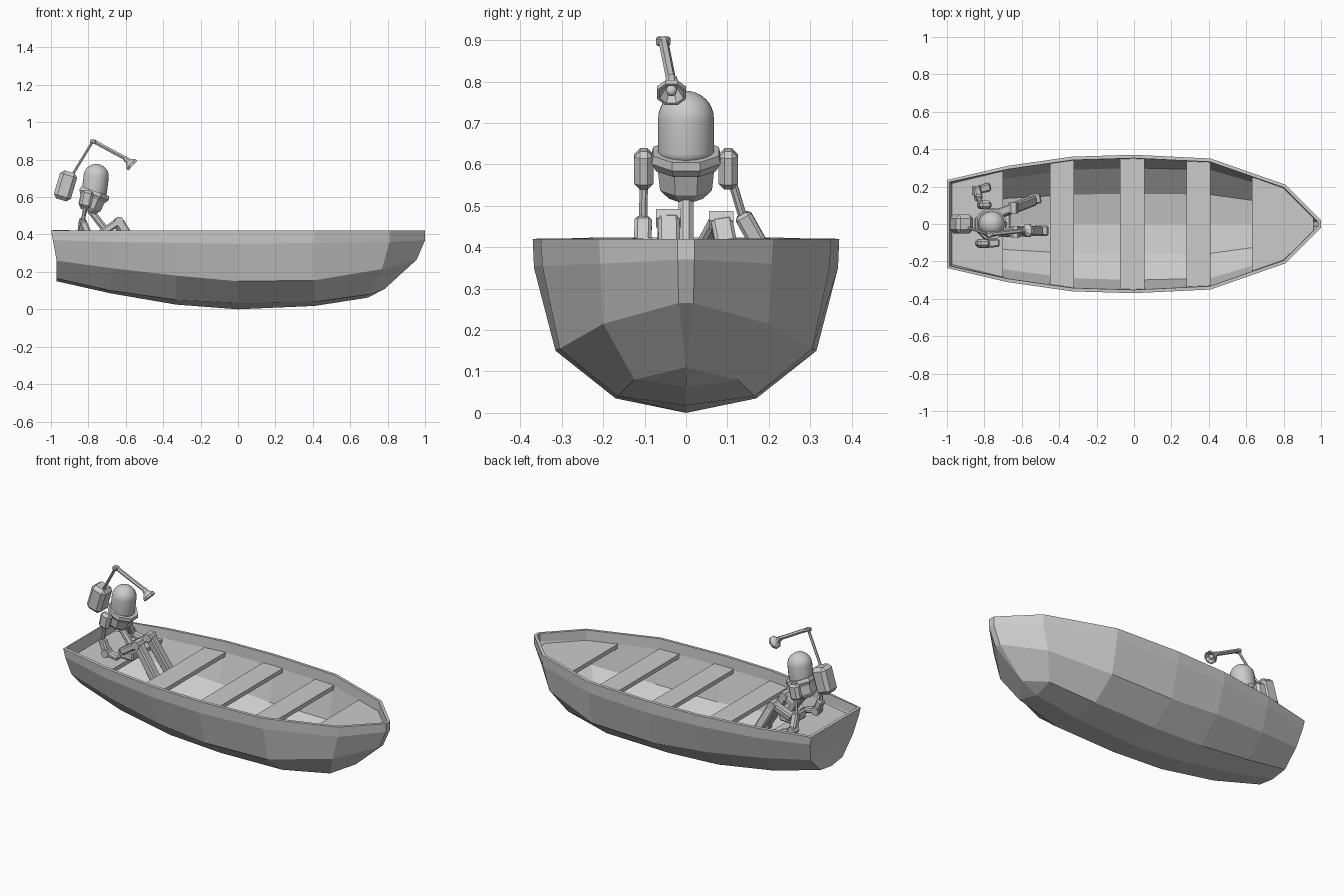
import bpy, bmesh, math
from mathutils import Vector, Matrix

if "Cube" in bpy.data.objects:
    bpy.data.objects.remove(bpy.data.objects["Cube"])

grey = bpy.data.materials.new("plain grey")
grey.diffuse_color = (0.6, 0.6, 0.6, 1)
grey.use_nodes = True
grey.node_tree.nodes["Principled BSDF"].inputs["Base Color"].default_value = grey.diffuse_color


def finish(name, bm, smooth=False):
    bmesh.ops.remove_doubles(bm, verts=bm.verts, dist=0.0005)
    bmesh.ops.recalc_face_normals(bm, faces=bm.faces)
    me = bpy.data.meshes.new(name)
    bm.to_mesh(me)
    bm.free()
    me.materials.append(grey)
    for p in me.polygons:
        p.use_smooth = smooth
    ob = bpy.data.objects.new(name, me)
    bpy.context.collection.objects.link(ob)
    return ob


def frame(origin, axis):
    """Matrix taking local z to the axis, local y kept near world y."""
    z = Vector(axis).normalized()
    ref = Vector((0, 1, 0)) if abs(z.y) < 0.9 else Vector((1, 0, 0))
    x = ref.cross(z).normalized()
    m = Matrix((x, z.cross(x), z)).transposed().to_4x4()
    m.translation = Vector(origin)
    return m


def lathe(name, profile, n, origin, axis, smooth=False):
    """Revolve (radius, height) points around an axis."""
    bm = bmesh.new()
    m = frame(origin, axis)
    rings = [[bm.verts.new(m @ Vector((r * math.cos(2 * math.pi * (k + .5) / n),
                                       r * math.sin(2 * math.pi * (k + .5) / n), h)))
              for k in range(n)] for r, h in profile]
    for a, b in zip(rings, rings[1:]):
        for k in range(n):
            bm.faces.new((a[k], a[(k + 1) % n], b[(k + 1) % n], b[k]))
    return finish(name, bm, smooth)


def rod(name, a, b, r, n=8, r2=None):
    a, b = Vector(a), Vector(b)
    d = (b - a).length
    r2 = r if r2 is None else r2
    return lathe(name, [(0, 0), (r, 0), (r2, d), (0, d)], n, a, b - a)


def block(name, a, b, width, depth, bevel=0.008):
    """Bevelled box running from a to b; width is along y."""
    a, b = Vector(a), Vector(b)
    bm = bmesh.new()
    bmesh.ops.create_cube(bm, size=1)
    bmesh.ops.scale(bm, verts=bm.verts, vec=(depth, width, (b - a).length))
    bmesh.ops.bevel(bm, geom=bm.edges[:], offset=bevel, segments=1, affect='EDGES')
    bm.transform(frame((a + b) / 2, b - a))
    return finish(name, bm)


# Hull: rows from gunwale to keel across seven stations
MID = [-.68, -.33, 0, .41]
TOP_Y = [.235, .31, .36, .37, .35, .21, .02]
rows = [
    ([-1] + MID + [.81, 1], TOP_Y, [.42] * 7),
    ([-.99] + MID + [.81, 1], [y - .003 for y in TOP_Y[:-1]] + [.02],
     [.37, .36, .355, .35, .355, .36, .37]),
    ([-.97] + MID + [.77, .955], [.2, .26, .305, .315, .305, .2, .018],
     [.26, .22, .18, .15, .155, .215, .265]),
    ([-.97] + MID + [.7, .785], [.105, .145, .165, .17, .165, .125, 0],
     [.165, .1, .05, .035, .04, .08, .11]),
    ([-.97] + MID + [.68, .70], [0] * 7,
     [.15, .085, .025, 0, .018, .06, .065]),
]
bm = bmesh.new()
stations = []
for i in range(7):
    half = [(r[0][i], r[1][i], r[2][i]) for r in rows]
    loop = half + [(x, -y, z) for x, y, z in reversed(half[:-1])]
    stations.append([bm.verts.new(p) for p in loop])
for a, b in zip(stations, stations[1:]):
    for k in range(8):
        bm.faces.new((a[k], a[k + 1], b[k + 1], b[k]))
s = stations[0]
e = stations[-1]
for k in range(3):
    bm.faces.new((s[k], s[k + 1], s[7 - k], s[8 - k]))
bm.faces.new((s[3], s[4], s[5]))
bm.faces.new((e[0], e[1], e[7], e[8]))
bm.faces.new((e[1], e[2], e[6], e[7]))
bm.faces.new((e[2], e[3], e[6]))
hull = finish("hull", bm)
shell = hull.modifiers.new("shell", 'SOLIDIFY')
shell.thickness = 0.018
shell.offset = -1


# Seats: plates that follow the hull's plan
def half_width(x):
    xs = rows[0][0]
    for i in range(6):
        if x <= xs[i + 1]:
            t = (x - xs[i]) / (xs[i + 1] - xs[i])
            return TOP_Y[i] + t * (TOP_Y[i + 1] - TOP_Y[i]) - .018


def seat(name, *xs):
    bm = bmesh.new()
    side = [(x, half_width(x)) for x in xs]
    plan = side + [(x, -y) for x, y in reversed(side)]
    f = bm.faces.new([bm.verts.new((x, y, .335)) for x, y in plan])
    ext = bmesh.ops.extrude_face_region(bm, geom=[f])
    bmesh.ops.translate(bm, vec=(0, 0, .025),
                        verts=[v for v in ext["geom"] if isinstance(v, bmesh.types.BMVert)])
    finish(name, bm)


seat("stern_seat", -.985, -.70)
for i, x in enumerate((-.45, -.075, .28)):
    seat(f"bench_{i + 1}", x, x + .13)
seat("bow_seat", .63, .81, .96)

# Robot head and body, leaning forward over the stern seat
lathe("torso", [(0, -.05), (.045, -.05), (.068, -.025), (.074, .03), (0, .03)],
      8, (-.785, 0, .57), (.36, 0, 1))
lathe("collar", [(0, .025), (.078, .025), (.09, .045), (.086, .065), (0, .065)],
      8, (-.785, 0, .57), (.36, 0, 1))
dome = [(0, 0), (.066, 0), (.068, .02)] + [
    (.068 * math.cos(t * math.pi / 16), .098 + .068 * math.sin(t * math.pi / 16))
    for t in range(9)]
lathe("head", dome, 24, (-.77, 0, .612), (.12, 0, 1), True)
rod("spine", (-.79, 0, .53), (-.69, 0, .40), .02)
block("pelvis", (-.76, 0, .39), (-.66, 0, .39), .12, .055)

# Backpack with the hanging lamp
block("backpack", (-.945, 0, .585), (-.90, 0, .735), .10, .095, .02)
elbow = (-.775, -.055, .90)
rod("lamp_post", (-.885, -.02, .72), elbow, .008, 6)
rod("lamp_boom", elbow, (-.59, -.035, .80), .012, 6)
block("lamp_joint", (-.79, -.055, .90), (-.76, -.055, .895), .034, .02, .004)
lathe("lamp_shade", [(0, 0), (.014, 0), (.018, .025), (.038, .045), (.038, .058),
                     (.031, .058), (.015, .03), (0, .03)],
      8, (-.605, -.035, .808), (.7, 0, -.65))
lathe("lamp_bulb", [(.014 * math.sin(t * math.pi / 6), -.014 * math.cos(t * math.pi / 6))
                    for t in range(7)], 10, (-.573, -.035, .778), (.7, 0, -.65), True)

# Arms propped on the seat: shoulder, thin upper arm, forearm, hand
arms = {
    "near": ((-.81, -.102, .59), (-.83, -.103, .47), (-.80, -.105, .40), (-.72, -.10, .385)),
    "far": ((-.80, .102, .59), (-.83, .135, .48), (-.84, .18, .40), (-.77, .20, .375)),
}
for side, (sh, el, wr, hand) in arms.items():
    sh = Vector(sh)
    block(side + "_shoulder", sh - Vector((.01, 0, .047)), sh + Vector((.01, 0, .045)),
          .046, .065, .014)
    rod(side + "_upper_arm", sh, el, .011)
    block(side + "_forearm", el, wr, .042, .04)
    rod(side + "_wrist", Vector(wr) - Vector((0, .024, 0)), Vector(wr) + Vector((0, .024, 0)), .026, 6)
    block(side + "_hand", wr, hand, .045, .028)

# Legs with raised knees, shins hanging in front of the seat
legs = {
    "near": ((-.74, -.045, .40), (-.635, -.042, .47), (-.505, -.037, .26), (-.46, -.036, .245)),
    "far": ((-.74, .05, .40), (-.645, .085, .465), (-.54, .125, .26), (-.50, .14, .245)),
}
for side, (hip, knee, ankle, toe) in legs.items():
    block(side + "_thigh", hip, knee, .05, .04)
    k = Vector(knee)
    rod(side + "_knee", k - Vector((0, .03, 0)), k + Vector((0, .03, 0)), .026, 6)
    block(side + "_shin", knee, ankle, .052, .05)
    block(side + "_foot", Vector(ankle) - Vector((.03, 0, 0)), toe, .056, .035)
